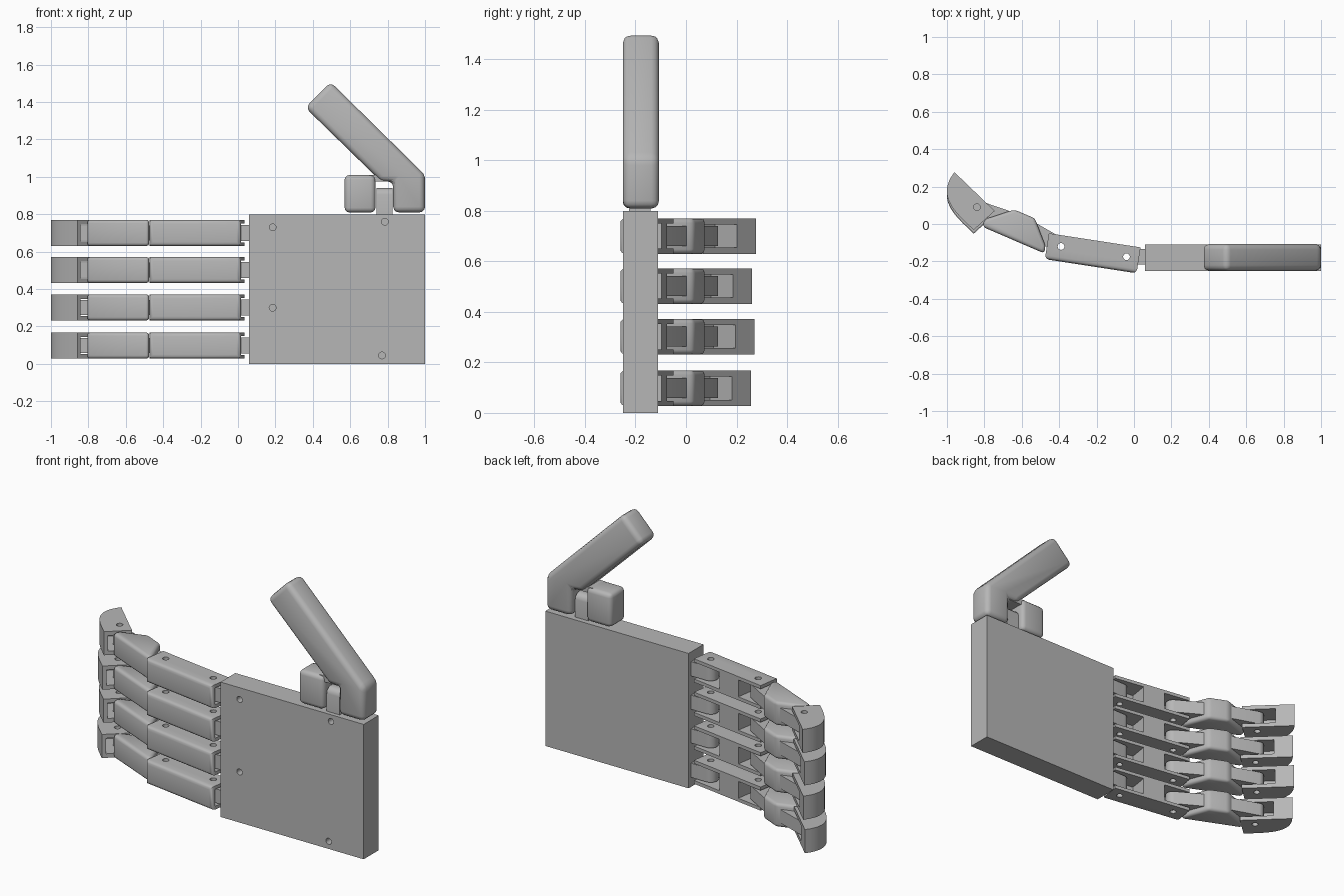
import bpy, bmesh, math
from mathutils import Vector
from mathutils.geometry import interpolate_bezier

cube = bpy.data.objects.get("Cube")
if cube:
    bpy.data.objects.remove(cube)

grey = bpy.data.materials.new("plastic grey")
grey.use_nodes = True
colour = (0.47, 0.47, 0.47, 1)
grey.diffuse_color = colour
grey.node_tree.nodes["Principled BSDF"].inputs["Base Color"].default_value = colour


def prism(name, pts, lo, hi, axis="z", bevel=0, where=None):
    """Extrude a 2D outline along z (outline in x, y) or y (outline in x, z)."""
    place = (lambda a, b, t: (a, b, t)) if axis == "z" else (lambda a, b, t: (a, t, b))
    bm = bmesh.new()
    ends = [[bm.verts.new(place(a, b, t)) for a, b in pts] for t in (lo, hi)]
    bm.faces.new(ends[0])
    bm.faces.new(ends[1])
    for i in range(len(pts)):
        j = (i + 1) % len(pts)
        bm.faces.new((ends[0][i], ends[0][j], ends[1][j], ends[1][i]))
    bmesh.ops.recalc_face_normals(bm, faces=bm.faces)
    if bevel:
        edges = [e for e in bm.edges
                 if where is None or where((e.verts[0].co + e.verts[1].co) / 2)]
        bmesh.ops.bevel(bm, geom=edges, offset=bevel, segments=3, profile=0.5,
                        affect="EDGES", clamp_overlap=True)
    mesh = bpy.data.meshes.new(name)
    bm.to_mesh(mesh)
    bm.free()
    mesh.materials.append(grey)
    obj = bpy.data.objects.new(name, mesh)
    bpy.context.collection.objects.link(obj)
    return obj


def rect(x0, x1, y0, y1):
    return [(x0, y0), (x1, y0), (x1, y1), (x0, y1)]


def disc(x, y, r=0.018, n=20):
    return [(x + r * math.cos(math.tau * i / n), y + r * math.sin(math.tau * i / n))
            for i in range(n)]


def tab(start, end, r):
    """Outline of a bar that is square at its start and round at its end."""
    s, e = Vector(start), Vector(end)
    d = (e - s).normalized() * r
    n = Vector((-d.y, d.x))
    arc = [e + n * math.cos(math.pi * i / 12) + d * math.sin(math.pi * i / 12)
           for i in range(13)]
    return [tuple(p) for p in [s + n] + arc + [s - n]]


def local_rect(origin, u, v, u0, u1, v0, v1):
    """Rectangle in a tilted frame, for cutting pockets."""
    return [tuple(origin + u * a + v * b) for a, b in rect(u0, u1, v0, v1)]


def activate(obj):
    bpy.ops.object.select_all(action="DESELECT")
    obj.select_set(True)
    bpy.context.view_layer.objects.active = obj


def cut(obj, *cutters):
    activate(obj)
    for c in cutters:
        mod = obj.modifiers.new("cut", "BOOLEAN")
        mod.operation, mod.solver, mod.object = "DIFFERENCE", "EXACT", c
        bpy.ops.object.modifier_apply(modifier=mod.name)
        bpy.data.objects.remove(c)


def smooth(obj):
    activate(obj)
    bpy.ops.object.shade_smooth_by_angle(angle=math.radians(35))


# Palm plate with blind screw holes in the front
palm = prism("palm", rect(0.06, 1, 0, 0.8), -0.25, -0.11, "y")
cut(palm, *[prism("hole", disc(x, z), -0.3, -0.2, "y")
            for x, z in [(0.185, 0.73), (0.185, 0.3), (0.785, 0.76), (0.77, 0.045)]])
smooth(palm)

# Thumb: angled arm and inner block bridged over a round-topped tab
thumb_arm = [(0.83, 0.81), (1, 0.81), (1, 1.01), (0.495, 1.507), (0.36, 1.37),
             (0.765, 0.975), (0.83, 0.975)]
for part in (
        prism("thumb_arm", thumb_arm, -0.25, -0.107, "y", 0.03),
        prism("thumb_block", rect(0.57, 0.735, 0.81, 1.01), -0.25, -0.11, "y", 0.025),
        prism("thumb_bridge", rect(0.7, 0.85, 0.975, 1.01), -0.235, -0.125, "y"),
        prism("thumb_tab", rect(0.74, 0.825, 0.78, 0.94), -0.225, -0.14, "y", 0.035,
              lambda m: m.z > 0.9 and abs(m.x - 0.78) < 0.01)):
    smooth(part)

# One finger, built around z = 0
W = 0.07
base_pin, mid_pin, tip_pin = (-0.04, -0.175), (-0.39, -0.12), (-0.84, 0.09)

knuckle_tab = prism("knuckle_tab", tab((0.07, -0.175), base_pin, 0.042), -0.042, 0.042)
cut(knuckle_tab, prism("hole", disc(*base_pin), -1, 1))

# Lower segment: rounded front, pockets at both ends of the back
u, v = Vector((-0.988, 0.152)), Vector((-0.152, -0.988))
corner = Vector((0.035, -0.125))
lower = prism("finger_lower", local_rect(corner, u, v, 0, 0.496, 0, 0.14), -W, W,
              bevel=0.022, where=lambda m: (m.xy - corner).dot(v) > 0.12)
cut(lower,
    prism("slot", local_rect(corner, u, v, -0.1, 0.19, -0.1, 0.118), -0.05, 0.05),
    prism("slot", local_rect(corner, u, v, 0.33, 0.6, -0.1, 0.118), -0.05, 0.05),
    prism("hole", disc(*base_pin), -1, 1),
    prism("hole", disc(*mid_pin), -1, 1))

# Middle segment with a tab at each end
middle = prism("finger_middle",
               [(-0.81, -0.015), (-0.48, -0.157), (-0.472, -0.12), (-0.53, 0.03),
                (-0.64, 0.077), (-0.8, 0.025)], -W, W, bevel=0.018)
middle_tab = prism("middle_tab", tab((-0.6, 0.0), mid_pin, 0.042), -0.04, 0.04)
cut(middle_tab, prism("hole", disc(*mid_pin), -1, 1))
tip_tab = prism("tip_tab", tab((-0.65, 0.025), tip_pin, 0.037), -0.04, 0.04)

# Fingertip: curved front, slot open to the back and the joint end
curve = interpolate_bezier(Vector((-0.857, -0.032, 0)), Vector((-0.957, 0.062, 0)),
                           Vector((-1.06, 0.15, 0)), Vector((-0.96, 0.277, 0)), 16)
tip = prism("fingertip", [(-0.745, 0.07)] + [(p.x, p.y) for p in curve], -W, W)
u, v = Vector((-0.72, 0.694)), Vector((-0.74, -0.672))
cut(tip,
    prism("slot", local_rect(Vector((-0.745, 0.07)), u, v, -0.1, 0.19, -0.1, 0.13),
          -0.046, 0.046),
    prism("hole", disc(*tip_pin), -1, 1))

# Repeat the finger four times up the palm edge
finger = [knuckle_tab, lower, middle, middle_tab, tip_tab, tip]
for part in finger:
    smooth(part)
rows = [("first", 0.7, 0), ("second", 0.502, -0.015),
        ("third", 0.302, -0.005), ("fourth", 0.098, -0.02)]
for i, (label, z, shift) in enumerate(rows):
    for part in finger:
        obj = part
        if i:
            obj = part.copy()
            obj.name = label + "_" + part.name
            bpy.context.collection.objects.link(obj)
        obj.location = (0, shift if part is tip else 0, z)
